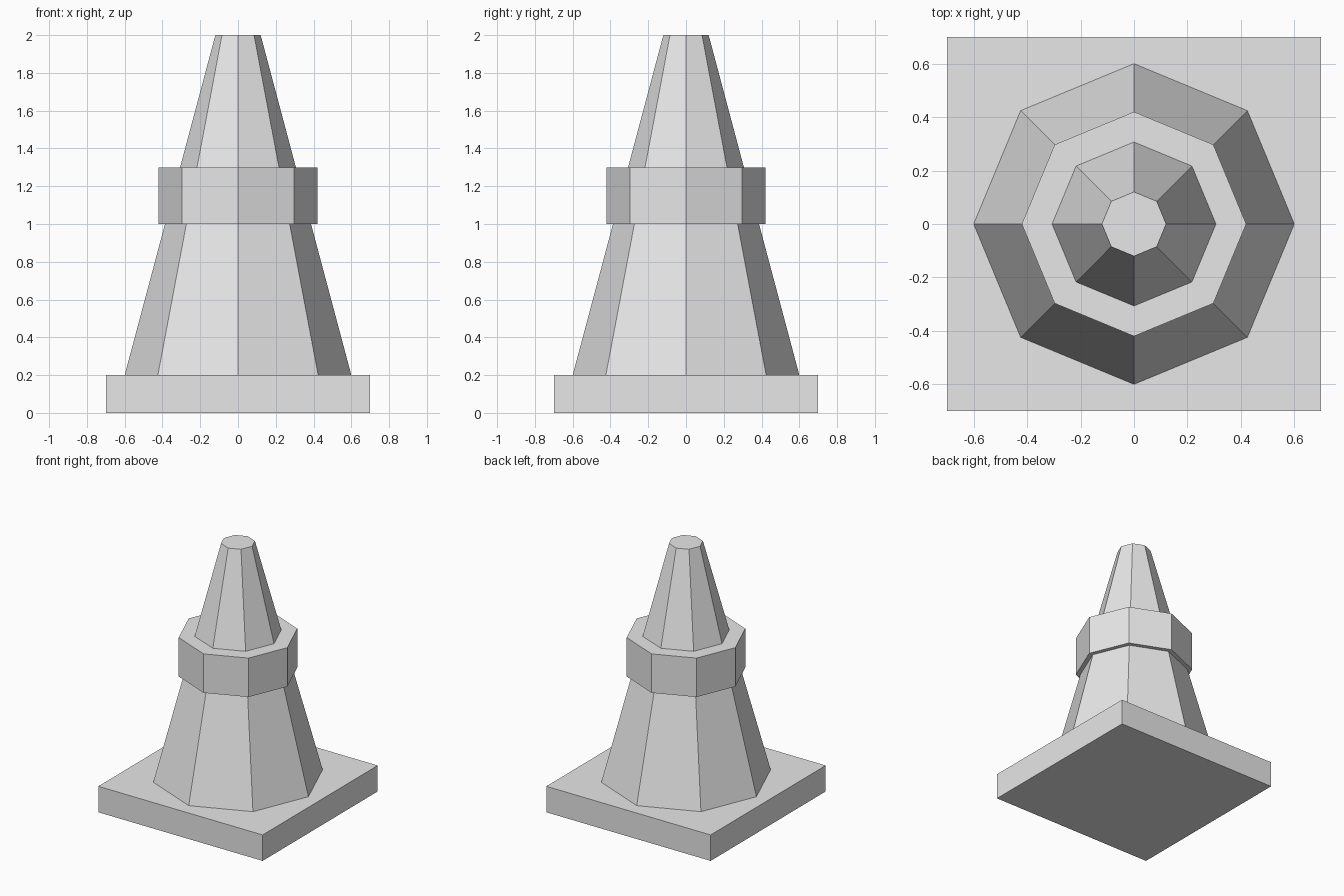
import bpy
import math

if "Cube" in bpy.data.objects:
    bpy.data.objects.remove(bpy.data.objects["Cube"])

grey = bpy.data.materials.new("plain_grey")
grey.diffuse_color = (0.8, 0.8, 0.8, 1)
grey.use_nodes = True
grey.node_tree.nodes["Principled BSDF"].inputs["Base Color"].default_value = grey.diffuse_color


def finish(name):
    obj = bpy.context.object
    obj.name = name
    obj.data.materials.append(grey)
    return obj


def octagon(name, r_bottom, r_top, z0, z1):
    """Eight-sided flat-shaded frustum with corners on the axes."""
    bpy.ops.mesh.primitive_cone_add(
        vertices=8, radius1=r_bottom, radius2=r_top, depth=z1 - z0,
        location=(0, 0, (z0 + z1) / 2))
    return finish(name)


# Square foot slab
bpy.ops.mesh.primitive_cube_add(size=1, location=(0, 0, 0.1))
base = finish("base")
base.scale = (1.4, 1.4, 0.2)

# Tapered body and the collar around it
octagon("cone_body", 0.6, 0.12, 0.2, 2.0)
octagon("collar", 0.42, 0.42, 1.0, 1.3)
